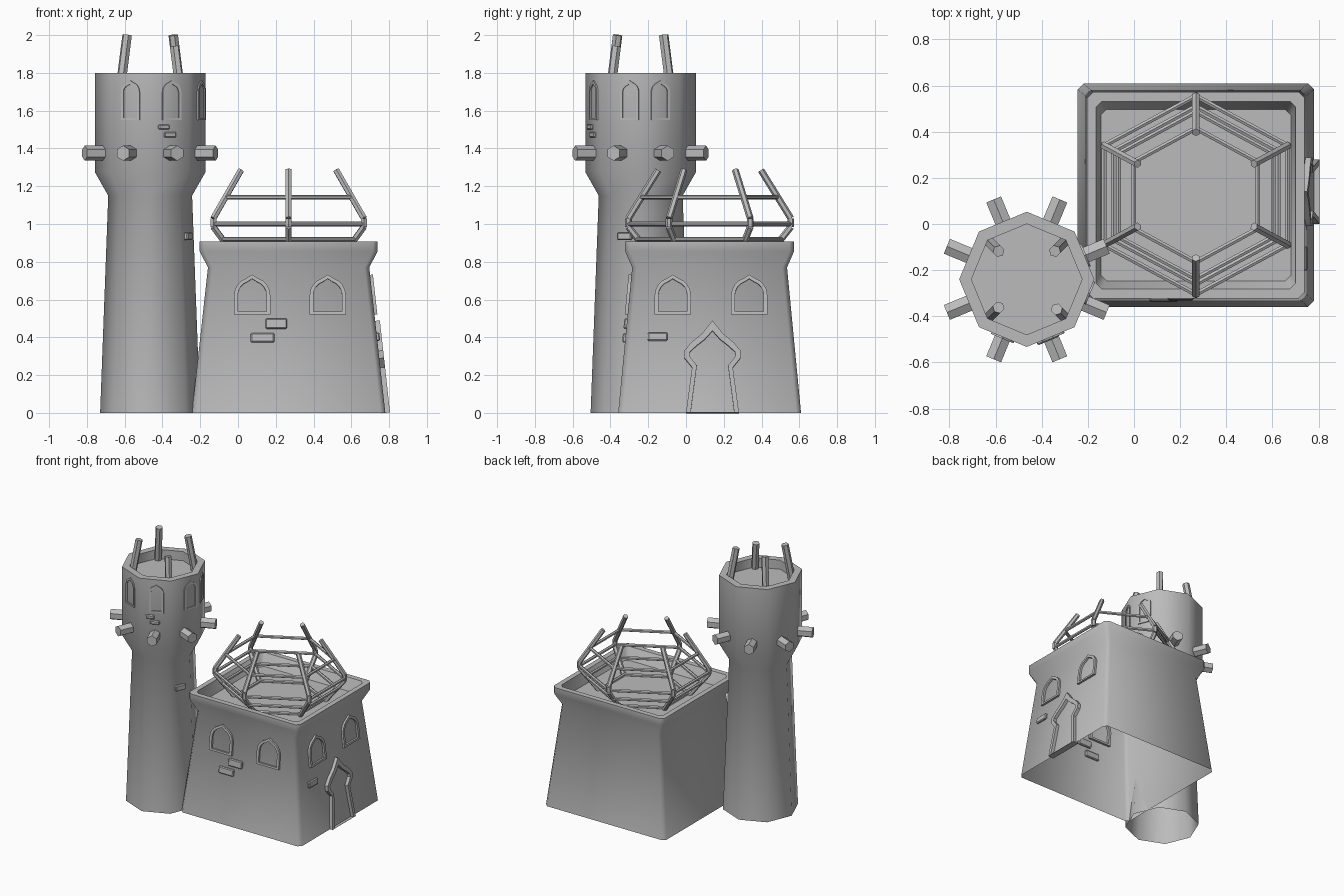
import bpy, bmesh
from math import sin, cos, pi, radians, atan2
from mathutils import Matrix, Vector

if "Cube" in bpy.data.objects:
    bpy.data.objects.remove(bpy.data.objects["Cube"])

stone = bpy.data.materials.new("grey_stone")
stone.use_nodes = True
stone.diffuse_color = (0.5, 0.5, 0.5, 1)
stone.node_tree.nodes["Principled BSDF"].inputs["Base Color"].default_value = (0.5, 0.5, 0.5, 1)

TOWER = Vector((-0.465, -0.24, 0))
HOUSE = Vector((0.268, 0.125, 0))


def finish(name, bm, matrix=Matrix(), angle=30):
    bmesh.ops.recalc_face_normals(bm, faces=bm.faces)
    mesh = bpy.data.meshes.new(name)
    bm.to_mesh(mesh)
    bm.free()
    mesh.materials.append(stone)
    obj = bpy.data.objects.new(name, mesh)
    obj.matrix_world = matrix
    bpy.context.collection.objects.link(obj)
    bpy.ops.object.select_all(action="DESELECT")
    obj.select_set(True)
    bpy.context.view_layer.objects.active = obj
    bpy.ops.object.shade_smooth_by_angle(angle=radians(angle))
    return obj


def loft(name, rings, origin):
    """Skin a stack of equal loops; open below, floor on the last loop."""
    bm = bmesh.new()
    loops = [[bm.verts.new(origin + Vector(p)) for p in ring] for ring in rings]
    for a, b in zip(loops, loops[1:]):
        for i in range(len(a)):
            j = (i + 1) % len(a)
            bm.faces.new((a[i], a[j], b[j], b[i]))
    bm.faces.new(loops[-1])
    return finish(name, bm, angle=50)


def octagon(r, z):
    return [(r * cos(i * pi / 4), r * sin(i * pi / 4), z) for i in range(8)]


def chamfered(hx, hy, z, c=0.025):
    quarter = [(hx, hy - c), (hx - c, hy)]
    pts = quarter + [(-x, y) for x, y in reversed(quarter)]
    pts += [(-x, -y) for x, y in pts]
    return [(x, y, z) for x, y in pts]


def beam(name, a, b, r, sides=6):
    a, b = Vector(a), Vector(b)
    bm = bmesh.new()
    bmesh.ops.create_cone(bm, cap_ends=True, segments=sides, radius1=r, radius2=r,
                          depth=(b - a).length)
    turn = (b - a).to_track_quat("Z", "Y").to_matrix().to_4x4()
    return finish(name, bm, Matrix.Translation((a + b) / 2) @ turn)


def on_wall(point, facing, tilt=0):
    """Local x runs along the wall, y up it, z out of it."""
    return (Matrix.Translation(point) @ Matrix.Rotation(radians(facing + 90), 4, "Z")
            @ Matrix.Rotation(pi / 2 - tilt, 4, "X"))


def mirrored(half):
    """Closed outline from a right half that ends at the tip."""
    return half + [(-x, y) for x, y in reversed(half[:-1])]


def frame(name, outer, inner, matrix, front=0.015, back=-0.02):
    """Band between two matching outlines, given a thickness."""
    bm = bmesh.new()
    loops = [[bm.verts.new((x, y, z)) for x, y in line]
             for line, z in ((outer, back), (outer, front), (inner, front), (inner, back))]
    n = len(outer)
    for a, b in zip(loops, loops[1:] + loops[:1]):
        for i in range(n):
            j = (i + 1) % n
            bm.faces.new((a[i], a[j], b[j], b[i]))
    return finish(name, bm, matrix)


def arch(w, h, lift=0, steps=5):
    """Arched window outline with a slight point."""
    spring = h - w * 1.15
    curve = [(w * cos(t * pi / 2 / steps), spring + w * sin(t * pi / 2 / steps))
             for t in range(steps)]
    return mirrored([(w, lift)] + curve + [(0, h)])


def brick(name, w, h, matrix):
    bm = bmesh.new()
    bmesh.ops.create_cube(bm, size=1)
    bmesh.ops.scale(bm, vec=(w, h, 0.03), verts=bm.verts)
    bmesh.ops.bevel(bm, geom=bm.edges[:], offset=0.006, segments=1, affect="EDGES")
    return finish(name, bm, matrix)


# Tower: tapered shaft, flared head, recessed roof floor
loft("tower_wall", [octagon(r, z) for r, z in (
    (0.265, 0), (0.222, 1.15), (0.293, 1.275), (0.293, 1.8), (0.24, 1.8), (0.24, 1.73))], TOWER)

# Beam ends around the tower head
for i in range(8):
    a = radians(22.5 + 45 * i)
    out = Vector((cos(a), sin(a), 0))
    beam("beam_end", TOWER + out * 0.22 + Vector((0, 0, 1.375)),
         TOWER + out * 0.375 + Vector((0, 0, 1.375)), 0.04)

# Leaning roof posts
for sx in (-1, 1):
    for sy in (-1, 1):
        low, high = Vector((sx * 0.16, sy * 0.16, 1.7)), Vector((sx * 0.122, sy * 0.122, 2.0))
        if sx > 0 > sy:
            high = low.lerp(high, 0.8)
        beam("roof_post", TOWER + low, TOWER + high, 0.026)


def tower_wall_at(facing, along, z, r):
    a = radians(facing)
    return on_wall(TOWER + Vector((r * cos(a) - along * sin(a), r * sin(a) + along * cos(a), z)),
                   facing)


# Tower windows and loose bricks
for facing, along in ((-112.5, 0), (-67.5, 0.01), (-22.5, 0.05), (22.5, 0)):
    frame("tower_window_frame", arch(0.053, 0.21), arch(0.039, 0.192, 0.012),
          tower_wall_at(facing, along, 1.55, 0.27), front=0.008)
brick("tower_brick", 0.062, 0.028, tower_wall_at(-67.5, -0.035, 1.513, 0.268))
brick("tower_brick", 0.068, 0.03, tower_wall_at(-67.5, 0.0, 1.473, 0.268))
brick("tower_brick", 0.08, 0.042, tower_wall_at(-22.5, 0, 0.935, 0.215))

# House: sloping walls, flared parapet, recessed roof floor
loft("house_wall", [chamfered(*p) for p in (
    (0.512, 0.484, 0), (0.427, 0.41, 0.77), (0.471, 0.447, 0.855), (0.471, 0.447, 0.908),
    (0.433, 0.407, 0.908), (0.412, 0.372, 0.82))], HOUSE)


def house_front(x, z):
    return on_wall((x, HOUSE.y - 0.484 + 0.096 * z, z), -90, atan2(0.074, 0.77))


def house_side(y, z):
    return on_wall((HOUSE.x + 0.512 - 0.11 * z, y, z), 0, atan2(0.085, 0.77))


# House windows and bricks
for wall, spots in ((house_front, (0.075, 0.475)), (house_side, (-0.07, 0.335))):
    for s in spots:
        frame("house_window_frame", arch(0.096, 0.212), arch(0.076, 0.19, 0.015), wall(s, 0.52))
brick("house_brick", 0.115, 0.055, house_front(0.203, 0.472))
brick("house_brick", 0.125, 0.05, house_front(0.13, 0.397))
brick("house_brick", 0.105, 0.045, house_side(-0.15, 0.403))

# Door surround with a pointed bulb arch
frame("door_frame",
      mirrored([(0.14, 0), (0.108, 0.24), (0.148, 0.29), (0.148, 0.33), (0.11, 0.375),
                (0.055, 0.42), (0, 0.49)]),
      mirrored([(0.115, 0.002), (0.083, 0.25), (0.122, 0.3), (0.12, 0.322), (0.085, 0.355),
                (0.04, 0.39), (0, 0.435)]),
      house_side(0.14, 0), front=0.025)


# Hexagonal open roof frame: ribs and rings
def hexagon(r, z):
    return [HOUSE + Vector((1.07 * r * cos(radians(30 + 60 * i)),
                            r * sin(radians(30 + 60 * i)), z)) for i in range(6)]


foot, hip, bend, tip = (hexagon(r, z) for r, z in
                        ((0.3, 0.82), (0.43, 0.985), (0.43, 1.03), (0.272, 1.285)))
for i in range(6):
    for a, b in ((foot, hip), (hip, bend), (bend, tip)):
        beam("roof_rib", a[i], b[i], 0.018)
for r, z in ((0.29, 0.83), (0.385, 0.92), (0.43, 1.0), (0.362, 1.142)):
    ring = hexagon(r, z)
    for i in range(6):
        beam("roof_ring", ring[i - 1], ring[i], 0.012)
